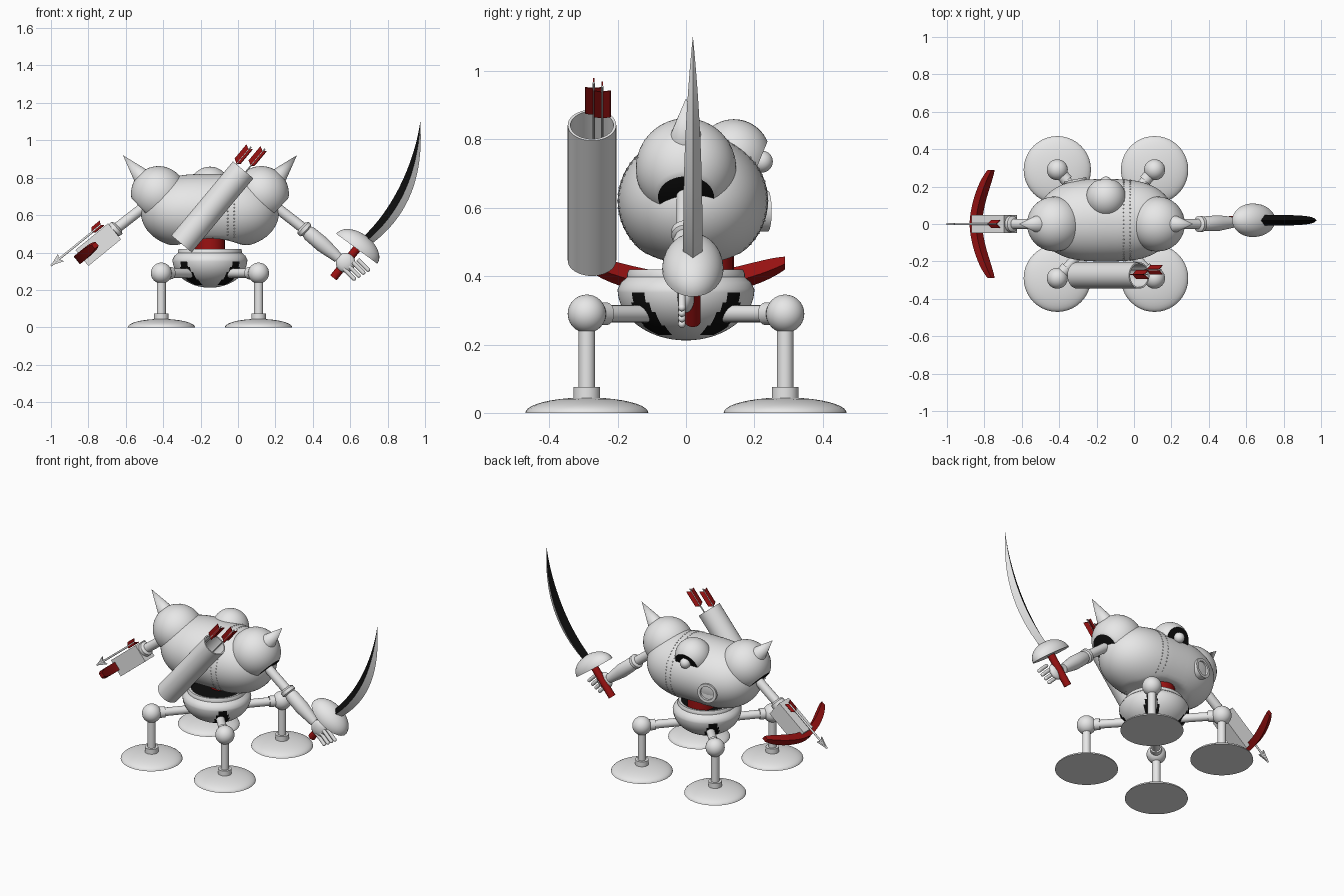
import bpy, bmesh, math
from mathutils import Vector, Matrix

cube = bpy.data.objects.get("Cube")
if cube:
    bpy.data.objects.remove(cube)


def material(name, color):
    m = bpy.data.materials.new(name)
    m.use_nodes = True
    m.diffuse_color = (*color, 1)
    m.node_tree.nodes["Principled BSDF"].inputs["Base Color"].default_value = (*color, 1)
    return m


WHITE = material("pale grey", (0.8, 0.8, 0.8))
RED = material("dark red", (0.33, 0.006, 0.006))
BLACK = material("black", (0.004, 0.004, 0.004))
MID = -0.15          # centre of the body in x
parts = []


def finish(name, bm, *mats):
    bmesh.ops.recalc_face_normals(bm, faces=bm.faces)
    mesh = bpy.data.meshes.new(name)
    bm.to_mesh(mesh)
    bm.free()
    for m in mats:
        mesh.materials.append(m)
    ob = bpy.data.objects.new(name, mesh)
    bpy.context.collection.objects.link(ob)
    parts.append(ob)
    return ob


def lathe(name, profile, origin, axis, *mats, seg=32, rule=None, squash=1):
    """Spin (radius, height) points round an axis starting at origin."""
    bm = bmesh.new()
    vs = [bm.verts.new((r, 0, h)) for r, h in profile]
    es = [bm.edges.new(p) for p in zip(vs, vs[1:])]
    bmesh.ops.spin(bm, geom=vs + es, axis=(0, 0, 1), cent=(0, 0, 0),
                   angle=math.tau, steps=seg, use_duplicate=False)
    bmesh.ops.remove_doubles(bm, verts=bm.verts, dist=1e-5)
    if rule:
        for f in bm.faces:
            f.material_index = rule(f.calc_center_median())
    for v in bm.verts:
        v.co.y *= squash
    rot = Vector(axis).to_track_quat('Z', 'Y').to_matrix().to_4x4()
    bmesh.ops.transform(bm, matrix=Matrix.Translation(origin) @ rot, verts=bm.verts)
    return finish(name, bm, *mats)


def rod(name, a, b, r1, mat=WHITE, r2=None, seg=24):
    d = Vector(b) - Vector(a)
    r2 = r1 if r2 is None else r2
    return lathe(name, [(0, 0), (r1, 0), (r2, d.length), (0, d.length)], a, d, mat, seg=seg)


def ball(name, center, r, mat=WHITE, scale=(1, 1, 1)):
    bm = bmesh.new()
    bmesh.ops.create_uvsphere(bm, u_segments=32, v_segments=20, radius=r)
    bmesh.ops.transform(bm, matrix=Matrix.Translation(center) @ Matrix.Diagonal((*scale, 1)), verts=bm.verts)
    return finish(name, bm, mat)


def cut_ball(name, center, r, normal, dist):
    """Ball sliced flat, with a black face on the slice."""
    angles = [math.pi - i * (math.pi - math.acos(dist / r)) / 24 for i in range(25)]
    prof = [(r * math.sin(a), r * math.cos(a)) for a in angles] + [(0, dist)]
    prof[0] = (0, -r)
    return lathe(name, prof, center, normal, WHITE, BLACK, seg=40,
                 rule=lambda c: int(c.z > dist - 1e-4))


def prism(name, outline, origin, u, v, thick, mat):
    """Flat plate: outline in the (u, v) plane, thickness across it."""
    o, u, v = Vector(origin), Vector(u).normalized(), Vector(v).normalized()
    n = u.cross(v) * thick
    bm = bmesh.new()
    f = bm.faces.new([bm.verts.new(o + u * a + v * b - n / 2) for a, b in outline])
    ext = bmesh.ops.extrude_face_region(bm, geom=[f])
    bmesh.ops.translate(bm, vec=n, verts=[g for g in ext["geom"] if isinstance(g, bmesh.types.BMVert)])
    return finish(name, bm, mat)


def sweep(name, rings, mats, side=lambda k: 0):
    """Skin a list of equal-sized rings and cap the ends."""
    bm = bmesh.new()
    rows = [[bm.verts.new(p) for p in ring] for ring in rings]
    n = len(rows[0])
    for a, b in zip(rows, rows[1:]):
        for k in range(n):
            bm.faces.new((a[k], a[(k + 1) % n], b[(k + 1) % n], b[k])).material_index = side(k)
    bm.faces.new(rows[0])
    bm.faces.new(rows[-1])
    return finish(name, bm, *mats)


# Barrel body, lying along x, with a trimmed underside
bm = bmesh.new()
bmesh.ops.create_uvsphere(bm, u_segments=64, v_segments=56, radius=1)
for v in bm.verts:
    a, b, c = v.co
    s = math.copysign(abs(c) ** 0.667, c) * 0.37
    floor = 0.475 - 0.035 * min(1, (s / 0.17) ** 2)
    v.co = (MID + s, 0.02 + 0.22 * a, max(0.62 + 0.2 * b, floor))
finish("body", bm, WHITE)

# Stitched seam round the body
bm = bmesh.new()
for x in (-0.055, -0.02):
    rho = math.sqrt(1 - abs((x - MID) / 0.37) ** 3)
    for i in range(64):
        a = math.tau * i / 64
        z = 0.62 + 0.2 * rho * math.sin(a)
        if z > 0.48:
            bmesh.ops.create_icosphere(bm, subdivisions=1, radius=0.004, matrix=Matrix.Translation(
                (x, 0.02 + 0.22 * rho * math.cos(a), z)))
finish("seam_stitches", bm, WHITE)

# Eye and round port on the face
cut_ball("eyelid", (MID, 0.14, 0.752), 0.107, (0, 0.92, -0.38), 0.075)
ball("pupil", (MID, 0.222, 0.735), 0.032)
lathe("port", [(0, 0), (0.06, 0), (0.06, 0.05), (0.043, 0.05), (0.043, 0.035), (0, 0.035)],
      (-0.305, 0.19, 0.59), (-0.2, 1, 0), WHITE)

# Neck and hip bowl with four dark leg sockets
rod("neck", (MID, 0.06, 0.38), (MID, 0.06, 0.52), 0.08, RED)


def hip_color(c):
    if c.z > 0.19 and math.hypot(c.x, c.y) < 0.155:
        return 1
    off = abs((math.degrees(math.atan2(c.y, c.x)) % 90) - 45)
    return int(0.015 < c.z < 0.145 and off < 6 + 110 * (0.145 - c.z))


bowl = [(0.2 * math.cos(t), 0.15 - 0.15 * math.sin(t)) for t in [math.pi / 2 * i / 24 for i in range(25)]]
bowl[-1] = (0, 0)
lathe("hip", [(0, 0.192), (0.15, 0.192), (0.15, 0.205), (0.167, 0.207), (0.172, 0.195),
              (0.172, 0.185), (0.19, 0.17)] + bowl, (MID, 0, 0.212), (0, 0, 1),
      WHITE, BLACK, seg=96, rule=hip_color)

# Four legs with dome feet
for sx, lr in ((-1, "right"), (1, "left")):
    for sy, fb in ((-1, "front"), (1, "back")):
        x, y = MID + sx * 0.26, sy * 0.29
        tag = f"{fb}_{lr}_"
        knee, hub = Vector((x, y, 0.29)), Vector((MID, 0, 0.29))
        rod(tag + "strut", hub.lerp(knee, 0.3), knee, 0.025)
        rod(tag + "collar", hub.lerp(knee, 0.8), knee, 0.033)
        ball(tag + "knee", knee, 0.056)
        rod(tag + "shin", (x, y, 0.04), knee, 0.024)
        rod(tag + "ankle", (x, y, 0.03), (x, y, 0.075), 0.039)
        dome = [(0.18 * math.cos(math.pi * i / 20), 0.045 * math.sin(math.pi * i / 20)) for i in range(10)]
        lathe(tag + "foot", [(0, 0)] + dome + [(0, 0.045)], (x, y, 0), (0, 0, 1), WHITE, seg=40)

# Shoulders, horns and upper arms, mirrored
for s, lr in ((-1, "right"), (1, "left")):
    sh = Vector((MID + s * 0.275, 0, 0.715))
    arm = Vector((s * 0.73, 0, -0.68)).normalized()
    cut_ball(lr + "_shoulder", sh, 0.147, arm, 0.122)
    rod(lr + "_horn", sh + Vector((s * 0.085, 0, 0.085)), (MID + s * 0.465, 0, 0.92), 0.05, r2=0)
    elbow = Vector((MID + s * 0.505, 0, 0.525))
    rod(lr + "_upper_arm", sh + arm * 0.1, elbow, 0.028)
    lathe(lr + "_elbow", [(0, -0.02), (0.03, -0.02), (0.043, -0.01), (0.043, 0.01), (0.03, 0.02), (0, 0.02)],
          elbow, arm, WHITE)

# Sword arm: forearm, palm and fingers
lathe("forearm", [(0, 0), (0.03, 0), (0.04, 0.03), (0.042, 0.12), (0.028, 0.23), (0, 0.23)],
      (0.36, 0.0, 0.52), (0.77, 0.04, -0.65), WHITE)
ball("palm", (0.575, 0.0, 0.345), 0.052, scale=(1, 0.5, 1))
for i in range(4):
    base = Vector((0.565 + 0.025 * i, -0.012, 0.315 + 0.016 * i))
    tip = base + Vector((0.055, 0, -0.055))
    rod(f"finger_{i + 1}", base, tip, 0.011, seg=12)
    ball(f"fingertip_{i + 1}", tip, 0.011)

# Sword: handle, domed guard and curved blade
rod("sword_handle", (0.51, 0.02, 0.265), (0.635, 0.02, 0.42), 0.022, RED)
dome = [(0.136 * math.cos(math.pi * i / 24), 0.085 * math.sin(math.pi * i / 24)) for i in range(12)]
guard = lathe("sword_guard", [(0, 0)] + dome + [(0, 0.085)], (0, 0, 0), (0, 0, 1), WHITE, squash=0.66)
guard.matrix_world = Matrix.Translation((0.635, 0.02, 0.42)) @ Matrix.Rotation(0.63, 4, 'Y')
p0, p1, p2 = Vector((0.685, 0.02, 0.46)), Vector((0.955, 0.02, 0.68)), Vector((0.975, 0.02, 1.1))
rings = []
for i in range(21):
    t = i / 20
    p = p0 * (1 - t) ** 2 + p1 * 2 * t * (1 - t) + p2 * t * t
    d = ((p1 - p0) * (1 - t) + (p2 - p1) * t).normalized()
    out = Vector((d.z, 0, -d.x)) * (0.028 + 0.05 * t * (1 - t)) * (1.002 - t ** 3)
    wide = Vector((0, 0.028 * (1.01 - t ** 3), 0))
    rings.append([p - out, p + wide, p + out, p - wide])
sweep("sword_blade", rings, (WHITE, BLACK), lambda k: int(k in (0, 3)))

# Crossbow arm: stock, bow and loaded bolt
u, n, side = Vector((-0.775, 0, -0.632)), Vector((-0.632, 0, 0.775)), Vector((0, 1, 0))
prism("crossbow_stock", [(0, -0.055), (0.225, -0.055), (0.225, 0.055), (0, 0.055)],
      (-0.66, 0, 0.513), u, n, 0.094, WHITE)
center = Vector((-0.845, 0, 0.372))
rings = []
for i in range(25):
    t = i / 12 - 1
    p = center - u * 0.105 * abs(t) ** 1.7 + side * 0.29 * t
    a, b = u * 0.022 * (1 - 0.4 * t ** 6), n * 0.027 * (1 - 0.5 * t ** 6)
    rings.append([p + a + b, p + a - b, p - a - b, p - a + b])
sweep("crossbow_bow", rings, (RED,))


def fletching(name, end, axis, size, width):
    """Three notched vanes round the tail of an arrow."""
    axis = Vector(axis).normalized()
    for i in range(3):
        v = Matrix.Rotation(math.tau * i / 3, 3, axis) @ axis.cross(side)
        prism(f"{name}_{i + 1}", [(0, 0), (0.015, width), (-size + 0.015, width), (-size, 0)],
              end, axis, v, 0.004, RED)


tail, tip = Vector((-0.735, 0, 0.545)), Vector((-1.0, 0, 0.33))
rod("bolt_shaft", tail, tip, 0.006, seg=10)
prism("bolt_head", [(0, 0), (-0.07, 0.026), (-0.055, 0), (-0.07, -0.026)], tip, u, n, 0.009, WHITE)
fletching("bolt_vane", tail, -u, 0.06, 0.023)

# Quiver slung across the front, with two arrows
base, q = Vector((-0.302, -0.275, 0.446)), Vector((0.64, 0, 0.768))
lathe("quiver", [(0, 0), (0.071, 0), (0.071, 0.515), (0.063, 0.515), (0.063, 0.04), (0, 0.04)],
      base, q, WHITE, seg=40)
for i, end in enumerate([(0.07, -0.27, 0.965), (0.145, -0.245, 0.955)]):
    end = Vector(end)
    rod(f"arrow_{i + 1}_shaft", end - q * 0.42, end, 0.004, seg=8)
    fletching(f"arrow_{i + 1}_vane", end - q * 0.02, q, 0.1, 0.028)

# Smooth shading with sharp edges kept
bpy.ops.object.select_all(action='DESELECT')
for ob in parts:
    ob.select_set(True)
bpy.context.view_layer.objects.active = parts[0]
bpy.ops.object.shade_smooth_by_angle(angle=math.radians(40))
